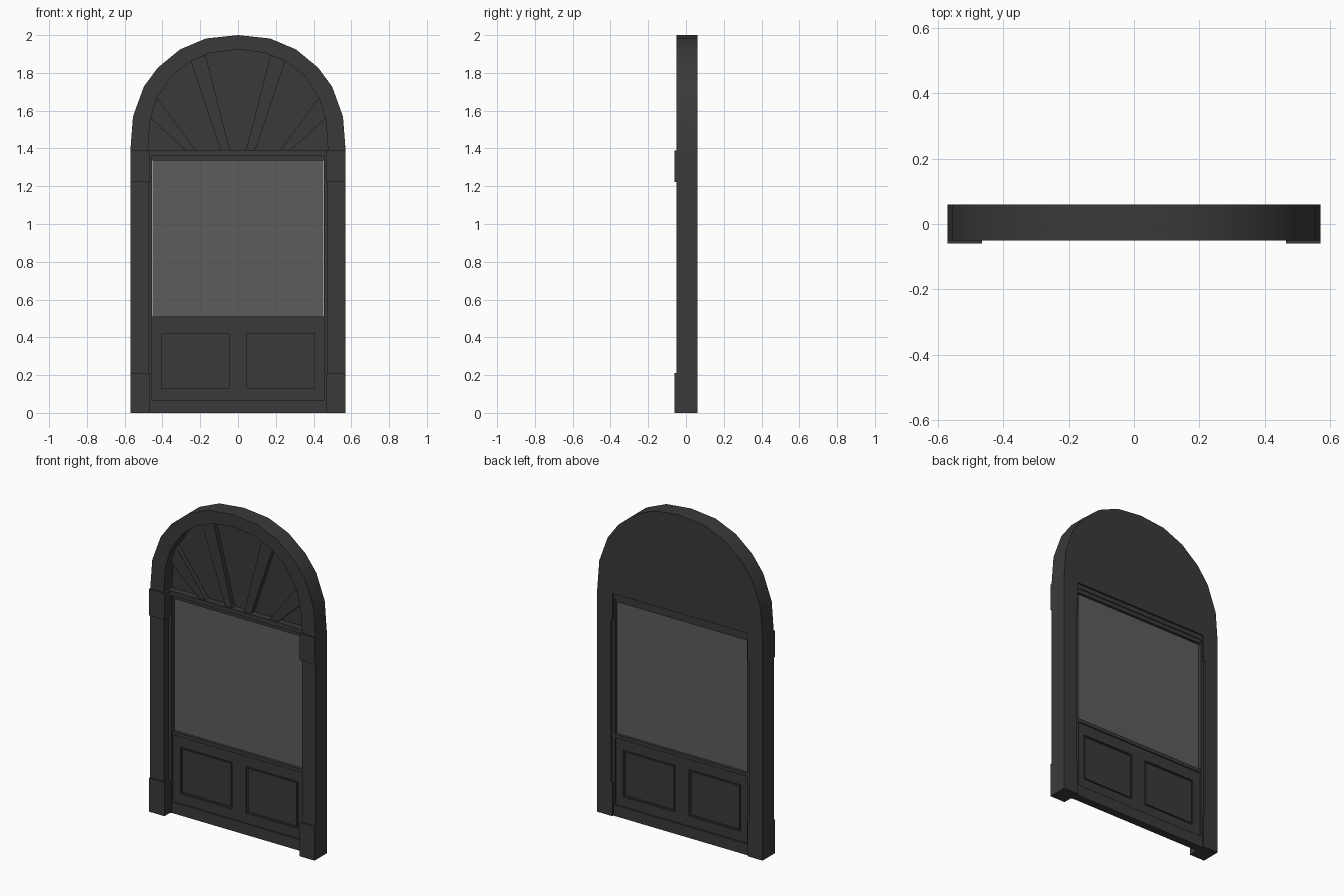
import bpy
import bmesh
import math

cube = bpy.data.objects.get("Cube")
if cube:
    bpy.data.objects.remove(cube, do_unlink=True)


def material(name, value):
    mat = bpy.data.materials.new(name)
    mat.use_nodes = True
    colour = (value, value, value, 1)
    mat.diffuse_color = colour
    mat.node_tree.nodes["Principled BSDF"].inputs["Base Color"].default_value = colour
    return mat


PAINT = material("charcoal paint", 0.042)
GLASS = material("grey glass", 0.107)


def prism(name, outline, y0, y1, mat=PAINT):
    """Extrude an x-z outline from y0 to y1."""
    bm = bmesh.new()
    face = bm.faces.new([bm.verts.new((x, y0, z)) for x, z in outline])
    new = bmesh.ops.extrude_face_region(bm, geom=[face])["geom"]
    verts = [v for v in new if isinstance(v, bmesh.types.BMVert)]
    bmesh.ops.translate(bm, verts=verts, vec=(0, y1 - y0, 0))
    bmesh.ops.recalc_face_normals(bm, faces=bm.faces)
    mesh = bpy.data.meshes.new(name)
    bm.to_mesh(mesh)
    bm.free()
    mesh.materials.append(mat)
    obj = bpy.data.objects.new(name, mesh)
    bpy.context.collection.objects.link(obj)
    return obj


def box(name, x0, x1, y0, y1, z0, z1, mat=PAINT):
    return prism(name, [(x0, z0), (x1, z0), (x1, z1), (x0, z1)], y0, y1, mat)


def pair(name, x0, x1, *rest):
    box("left_" + name, x0, x1, *rest)
    box("right_" + name, -x1, -x0, *rest)


def mirrored(half):
    """Complete a half arch, listed from its foot to its crown."""
    return half + [(-x, z) for x, z in reversed(half[:-1])]


# Arch: surround, recessed back panel and raised rays
SPRING = 1.388
outer = mirrored([(.57, SPRING), (.556, 1.569), (.498, 1.728), (.424, 1.828),
                  (.307, 1.924), (.17, 1.982), (0, 2)])
inner = mirrored([(.477, SPRING), (.466, 1.547), (.429, 1.669), (.35, 1.786),
                  (.254, 1.86), (.148, 1.905), (0, 1.925)])
arch = prism("arch_surround", outer + inner[::-1], -.05, .06)
prism("arch_panel", inner, .03, .06)
rays = {"inner_ray": [(.042, SPRING), (.09, SPRING), (.25, 1.862), (.172, 1.894)],
        "outer_ray": [(.222, SPRING), (.275, SPRING), (.463, 1.56), (.429, 1.669)]}
for name, pts in rays.items():
    prism("left_" + name, pts, 0, .03)
    prism("right_" + name, [(-x, z) for x, z in pts], 0, .03)

# Jambs with plinth and capital blocks
pair("plinth", .465, .57, -.06, .06, 0, .21)
pair("jamb", .475, .57, -.05, .06, .21, 1.222)
pair("capital", .465, .57, -.06, .06, 1.222, SPRING)

# Fixed inner frame
pair("door_stop", .455, .476, -.005, .05, 0, 1.36)
box("transom", -.476, .476, -.01, .05, 1.36, SPRING)
box("threshold", -.455, .455, 0, .05, 0, .069)

# Glazing and its beads
box("glass_pane", -.453, .453, .02, .03, .5, 1.34, GLASS)
box("top_bead", -.455, .455, .005, .045, 1.335, 1.36)
box("bottom_bead", -.455, .455, .003, .047, .487, .509)

# Lower door: rails, stiles, field and raised panels
F, B = .01, .04
box("middle_rail", -.455, .455, F, B, .42, .487)
box("bottom_rail", -.455, .455, F, B, .069, .13)
pair("stile", .405, .455, F, B, .13, .42)
box("centre_stile", -.048, .048, F, B, .13, .42)
box("door_field", -.405, .405, .021, .029, .13, .42)
pair("raised_panel", .058, .395, .014, .036, .14, .41)

# Smooth the curve of the arch
bpy.ops.object.select_all(action='DESELECT')
arch.select_set(True)
bpy.context.view_layer.objects.active = arch
bpy.ops.object.shade_smooth_by_angle(angle=math.radians(30))
